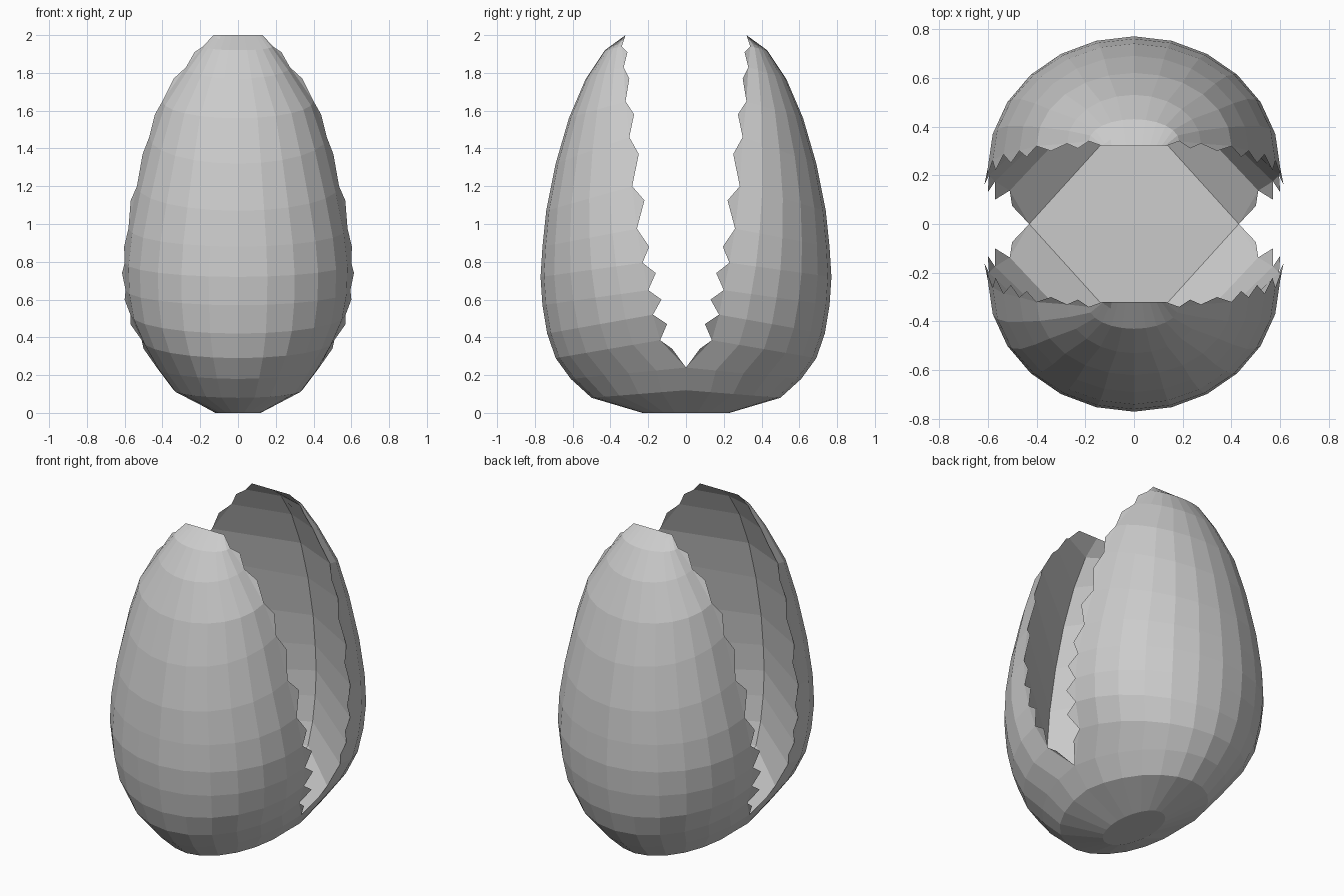
import bpy, bmesh
from math import sin, cos, pi
from mathutils import Vector

if "Cube" in bpy.data.objects:
    bpy.data.objects.remove(bpy.data.objects["Cube"])

SEG = 12      # facets around each half shell
HINGE = 2     # row where the two halves meet

# rows from base to tip: rim half-width, rim y, rim z, outermost y, outermost z
ROWS = [
    (.12, 0, 0, .23, 0), (.34, 0, .12, .50, .08), (.43, 0, .24, .61, .18),
    (.51, .137, .385, .69, .29), (.57, .175, .52, .735, .42),
    (.595, .20, .65, .76, .57), (.60, .23, .795, .77, .72),
    (.58, .26, .975, .76, .88), (.535, .285, 1.2, .74, 1.07),
    (.47, .30, 1.46, .69, 1.32), (.40, .32, 1.65, .62, 1.56),
    (.275, .33, 1.83, .53, 1.77), (.185, .34, 1.94, .43, 1.92),
    (.13, .32, 2.0, .32, 2.0)]

# jagged tooth tips between the rows above the hinge: x, y, z
TEETH = [(.50, .074, .34), (.57, .10, .47), (.60, .13, .60), (.614, .16, .74),
         (.603, .195, .88), (.568, .22, 1.125), (.505, .25, 1.37),
         (.44, .275, 1.58), (.34, .30, 1.77), (.23, .31, 1.91)]


def ring(row, n, inset=0.0):
    w, yr, zr, yc, zc = row
    pts = []
    for j in range(n + 1):
        s = sin(pi * j / n)
        pts.append((w * cos(pi * j / n), yr + (yc - yr - inset) * s, zr + (zc - zr) * s))
    return pts


def face(bm, verts, outward, centre=Vector((0, .25, .8))):
    f = bm.faces.new(verts)
    f.normal_update()
    if (f.normal.dot(f.calc_center_median() - centre) > 0) != outward:
        f.normal_flip()


def strips(bm, rings, outward):
    for a, b in zip(rings, rings[1:]):
        for j in range(len(a) - 1):
            face(bm, (a[j], a[j + 1], b[j + 1], b[j]), outward)


def finish(bm, name):
    me = bpy.data.meshes.new(name)
    bm.to_mesh(me)
    bm.free()
    ob = bpy.data.objects.new(name, me)
    bpy.context.collection.objects.link(ob)
    m = ob.modifiers.new("other_half", 'MIRROR')
    m.use_axis = (False, True, False)
    m.merge_threshold = 0.0005


# outer shell with base and jagged teeth
bm = bmesh.new()
rings = [[bm.verts.new(p) for p in ring(r, SEG)] for r in ROWS]
strips(bm, rings, True)
face(bm, rings[0], True)
for i, (x, y, z) in enumerate(TEETH):
    a, b = rings[HINGE + i], rings[HINGE + i + 1]
    for side, k in ((1, 0), (-1, -1)):
        face(bm, (a[k], bm.verts.new((side * x, y, z)), b[k]), True)
finish(bm, "outer_shell")

# inner lining: two flat panels per half, creased in the middle, plus floor
bm = bmesh.new()
floor_row = (.43, 0, .24, .475, .23)
inner = [ring(floor_row, 2)] + [ring(r, 2, .012 if r[3] > r[1] else 0)
                                for r in ROWS[HINGE + 1:]]
rings = [[bm.verts.new(p) for p in r] for r in inner]
strips(bm, rings, False)
f = bm.faces.new(rings[0])
f.normal_update()
if f.normal.z < 0:
    f.normal_flip()
finish(bm, "inner_lining")
